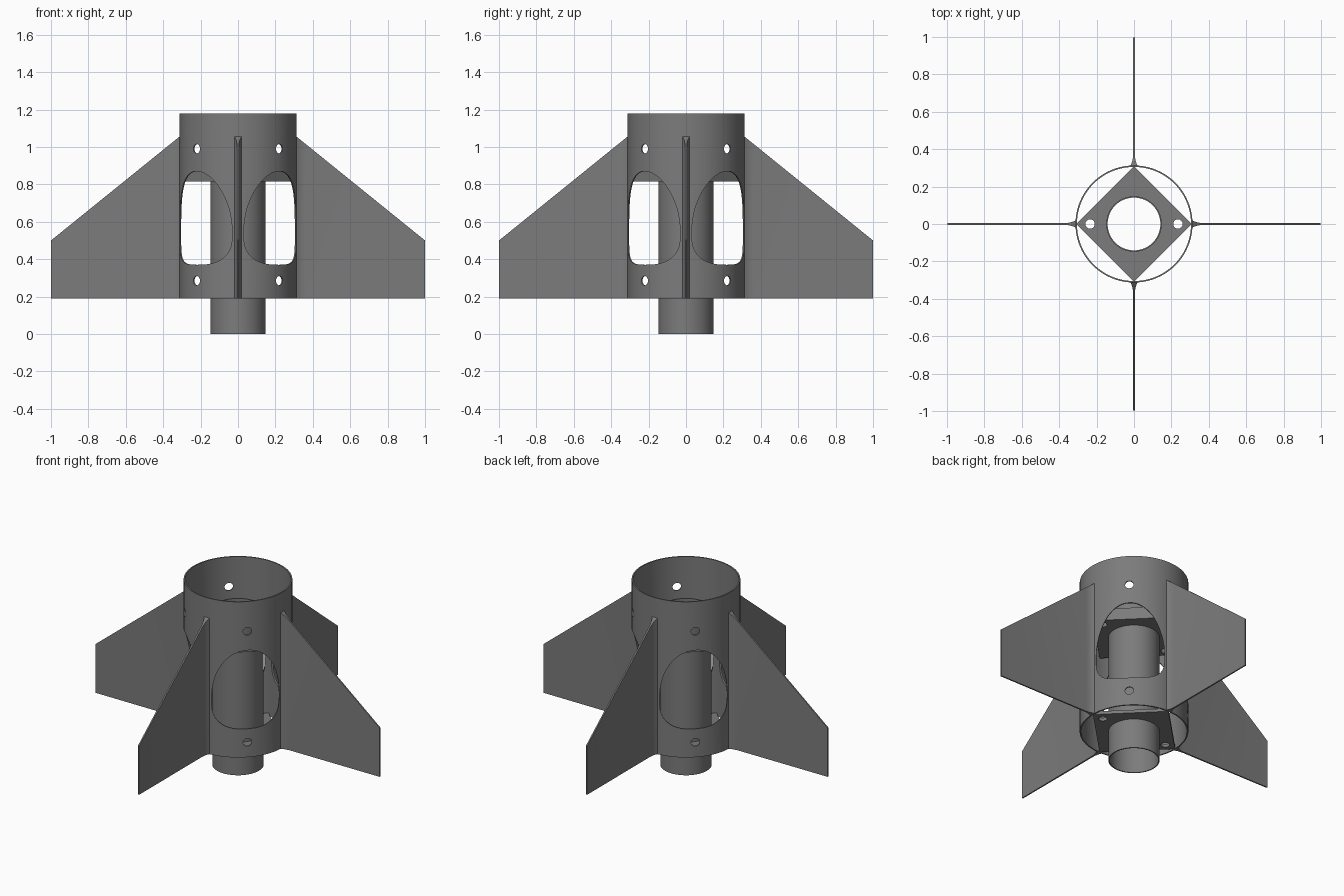
import bpy, bmesh, math
from mathutils import Matrix

if "Cube" in bpy.data.objects:
    bpy.data.objects.remove(bpy.data.objects["Cube"])

grey = bpy.data.materials.new("mid grey")
grey.diffuse_color = (0.2, 0.2, 0.2, 1)
grey.use_nodes = True
grey.node_tree.nodes["Principled BSDF"].inputs["Base Color"].default_value = grey.diffuse_color


def make(name, bm):
    bmesh.ops.recalc_face_normals(bm, faces=bm.faces)
    me = bpy.data.meshes.new(name)
    bm.to_mesh(me)
    bm.free()
    me.materials.append(grey)
    ob = bpy.data.objects.new(name, me)
    bpy.context.collection.objects.link(ob)
    return ob


def select(ob):
    bpy.ops.object.select_all(action='DESELECT')
    ob.select_set(True)
    bpy.context.view_layer.objects.active = ob


def smooth(ob):
    select(ob)
    bpy.ops.object.shade_smooth_by_angle(angle=math.radians(30))


def tube(name, r_out, r_in, z0, z1, n=96):
    """Hollow open pipe with a real wall."""
    bm = bmesh.new()
    section = [(r_out, z0), (r_out, z1), (r_in, z1), (r_in, z0)]
    rings = [[bm.verts.new((r * math.cos(2 * math.pi * i / n),
                            r * math.sin(2 * math.pi * i / n), z))
              for i in range(n)] for r, z in section]
    for k in range(4):
        a, b = rings[k], rings[(k + 1) % 4]
        for i in range(n):
            j = (i + 1) % n
            bm.faces.new((a[i], a[j], b[j], b[i]))
    return make(name, bm)


def prism(bm, outline, depth0, depth1, matrix):
    """Extrude a 2D outline along local z, then place it."""
    lo = [bm.verts.new(matrix @ Matrix.Translation((x, y, depth0)).translation) for x, y in outline]
    hi = [bm.verts.new(matrix @ Matrix.Translation((x, y, depth1)).translation) for x, y in outline]
    bm.faces.new(lo[::-1])
    bm.faces.new(hi)
    for i in range(len(lo)):
        j = (i + 1) % len(lo)
        bm.faces.new((lo[i], lo[j], hi[j], hi[i]))


def circle(cx, cy, r, n=32):
    return [(cx + r * math.cos(2 * math.pi * i / n),
             cy + r * math.sin(2 * math.pi * i / n)) for i in range(n)]


def cut(ob, cutter):
    select(ob)
    mod = ob.modifiers.new("cut", 'BOOLEAN')
    mod.operation = 'DIFFERENCE'
    mod.solver = 'EXACT'
    mod.object = cutter
    bpy.ops.object.modifier_apply(modifier=mod.name)
    bpy.data.objects.remove(cutter)


# Egg-shaped window outline: tall arch above, squarer curve below
def window_outline(n=64):
    pts = []
    for i in range(n):
        t = 2 * math.pi * i / n
        c, s = math.cos(t), math.sin(t)
        p, b = (2.1, 0.33) if s >= 0 else (3.0, 0.17)
        pts.append((0.198 * math.copysign(abs(c) ** (2 / p), c),
                    0.54 + b * math.copysign(abs(s) ** (2 / p), s)))
    return pts


# Outer body tube with four windows and eight small round holes
body = tube("body_tube", 0.313, 0.305, 0.19, 1.18)
bm = bmesh.new()
for k in range(4):
    place = (Matrix.Rotation(math.radians(45 + 90 * k), 4, 'Z')
             @ Matrix.Rotation(math.pi / 2, 4, 'Z')
             @ Matrix.Rotation(math.pi / 2, 4, 'X'))
    for outline in (window_outline(), circle(0, 0.285, 0.025), circle(0, 0.99, 0.025)):
        prism(bm, outline, 0.2, 0.42, place)
        # the local depth axis may point inward; both senses are covered by the four turns
cut(body, make("body_cutter", bm))
smooth(body)

# Inner tube
smooth(tube("inner_tube", 0.148, 0.141, 0.0, 0.99))


# Square centering plates with a middle bore and two small holes
def plate(name, z0, z1):
    bm = bmesh.new()
    r = 0.309
    prism(bm, [(r, 0), (0, r), (-r, 0), (0, -r)], z0, z1, Matrix())
    ob = make(name, bm)
    bm = bmesh.new()
    for outline in (circle(0, 0, 0.145, 96), circle(0.235, 0, 0.025), circle(-0.235, 0, 0.025)):
        prism(bm, outline, z0 - 0.1, z1 + 0.1, Matrix())
    cut(ob, make(name + "_cutter", bm))
    smooth(ob)


plate("lower_plate", 0.19, 0.21)
plate("upper_plate", 0.815, 0.89)

# Four swept fins with a curved fillet at the root: (radius, half thickness)
stations = [(0.306, 0.022), (0.315, 0.018), (0.325, 0.013), (0.34, 0.008),
            (0.365, 0.005), (1.0, 0.004)]
for k, name in enumerate(("right_fin", "back_fin", "left_fin", "front_fin")):
    bm = bmesh.new()
    rings = []
    for r, h in stations:
        top = 1.055 - (r - 0.313) * 0.808
        rings.append([bm.verts.new(v) for v in
                      ((r, -h, 0.19), (r, h, 0.19), (r, h, top), (r, -h, top))])
    for a, b in zip(rings, rings[1:]):
        for i in range(4):
            j = (i + 1) % 4
            bm.faces.new((a[i], a[j], b[j], b[i]))
    bm.faces.new(rings[0])
    bm.faces.new(rings[-1])
    bmesh.ops.rotate(bm, verts=bm.verts, cent=(0, 0, 0),
                     matrix=Matrix.Rotation(math.pi / 2 * k, 3, 'Z'))
    smooth(make(name, bm))
